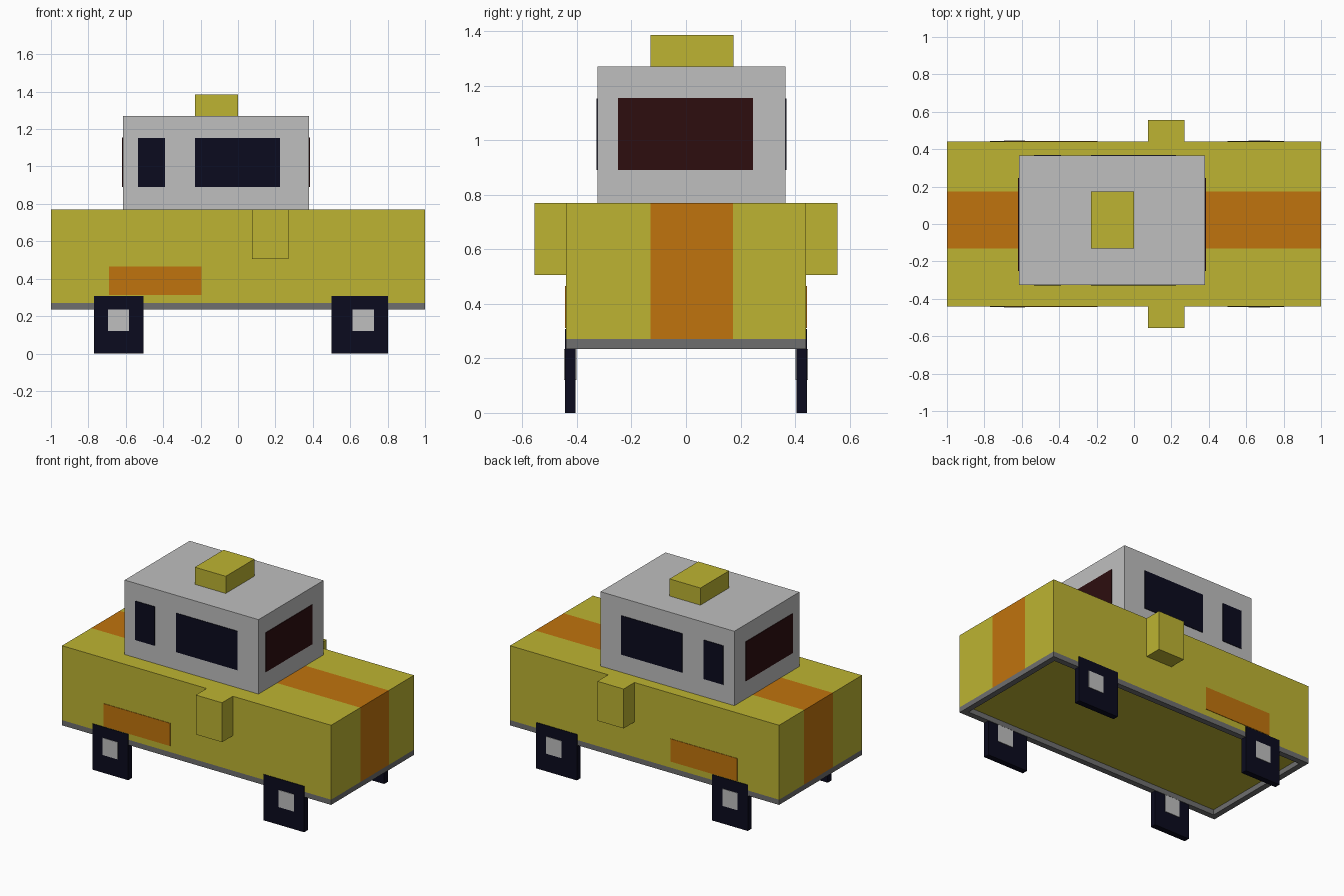
import bpy, bmesh
from mathutils import Vector

cube = bpy.data.objects.get("Cube")
if cube:
    bpy.data.objects.remove(cube, do_unlink=True)


def material(name, rgb):
    m = bpy.data.materials.new(name)
    m.use_nodes = True
    m.diffuse_color = (*rgb, 1)
    m.node_tree.nodes["Principled BSDF"].inputs["Base Color"].default_value = (*rgb, 1)
    return m


YELLOW = material("mustard yellow", (0.51, 0.456, 0.032))
ORANGE = material("burnt orange", (0.527, 0.174, 0.004))
GREY = material("light grey", (0.52, 0.52, 0.52))
DARK_GREY = material("dark grey", (0.156, 0.156, 0.156))
NAVY = material("near black navy", (0.0033, 0.0033, 0.013))
RED = material("dark red glass", (0.026, 0.004, 0.0048))


def box_mesh(x, y, z):
    """Box spanning the given (min, max) range on each axis."""
    bm = bmesh.new()
    bmesh.ops.create_cube(bm, size=1)
    for v in bm.verts:
        v.co = Vector([r[0] if c < 0 else r[1] for c, r in zip(v.co, (x, y, z))])
    bm.normal_update()
    return bm


def finish(name, bm, *mats):
    mesh = bpy.data.meshes.new(name)
    bm.to_mesh(mesh)
    bm.free()
    for m in mats:
        mesh.materials.append(m)
    ob = bpy.data.objects.new(name, mesh)
    bpy.context.collection.objects.link(ob)
    return ob


def box(name, x, y, z, mat):
    return finish(name, box_mesh(x, y, z), mat)


def box_pair(name, x, y, z, mat):
    """The same box on the front and, mirrored in y, on the back."""
    box("front_" + name, x, (-y[1], -y[0]), z, mat)
    box("back_" + name, x, y, z, mat)


# Body with a lengthwise stripe over the top and both ends
STRIPE = (-0.13, 0.173)
bm = box_mesh((-1, 1), (-0.44, 0.44), (0.27, 0.77))
for y in STRIPE:
    bmesh.ops.bisect_plane(bm, geom=bm.verts[:] + bm.edges[:] + bm.faces[:],
                           plane_co=(0, y, 0), plane_no=(0, 1, 0))
bm.normal_update()
for f in bm.faces:
    in_stripe = STRIPE[0] < f.calc_center_median().y < STRIPE[1]
    f.material_index = int(in_stripe and f.normal.z > -0.5)
finish("body", bm, YELLOW, ORANGE)

# Hollow skirt under the body
bm = box_mesh((-1, 1), (-0.44, 0.44), (0.235, 0.27))
top = max(bm.faces, key=lambda f: f.normal.z)
bottom = min(bm.faces, key=lambda f: f.normal.z)
bmesh.ops.inset_region(bm, faces=[bottom], thickness=0.055)
inner = bmesh.ops.extrude_discrete_faces(bm, faces=[bottom])["faces"][0]
bmesh.ops.translate(bm, verts=inner.verts[:], vec=(0, 0, 0.035))
bmesh.ops.delete(bm, geom=[top, inner], context="FACES")
finish("skirt", bm, DARK_GREY)

# Cabin and roof block
box("cabin", (-0.615, 0.38), (-0.325, 0.365), (0.77, 1.27), GREY)
box("roof_light", (-0.23, 0.0), (-0.13, 0.175), (1.27, 1.385), YELLOW)

# Cabin windows on the long sides
for name, x in (("small_window", (-0.535, -0.39)), ("large_window", (-0.23, 0.225))):
    box("front_" + name, x, (-0.329, -0.321), (0.89, 1.152), NAVY)
    box("back_" + name, x, (0.361, 0.369), (0.89, 1.152), NAVY)

# Cabin windows on the ends
box("left_windscreen", (0.376, 0.384), (-0.25, 0.245), (0.89, 1.155), RED)
box("right_windscreen", (-0.619, -0.611), (-0.25, 0.245), (0.89, 1.155), RED)

# Side blocks and orange side panels
box_pair("side_block", (0.075, 0.27), (0.44, 0.555), (0.505, 0.77), YELLOW)
box_pair("side_panel", (-0.69, -0.195), (0.436, 0.443), (0.312, 0.465), ORANGE)

# Flat square wheels, with hubs showing on both faces
for name, x, hub_x in (("right", (-0.77, -0.505), (-0.695, -0.583)),
                       ("left", (0.5, 0.803), (0.613, 0.728))):
    box_pair(name + "_wheel", x, (0.405, 0.444), (0.0, 0.308), NAVY)
    box_pair(name + "_outer_hub", hub_x, (0.441, 0.447), (0.12, 0.235), GREY)
    box_pair(name + "_inner_hub", hub_x, (0.402, 0.408), (0.12, 0.235), GREY)
